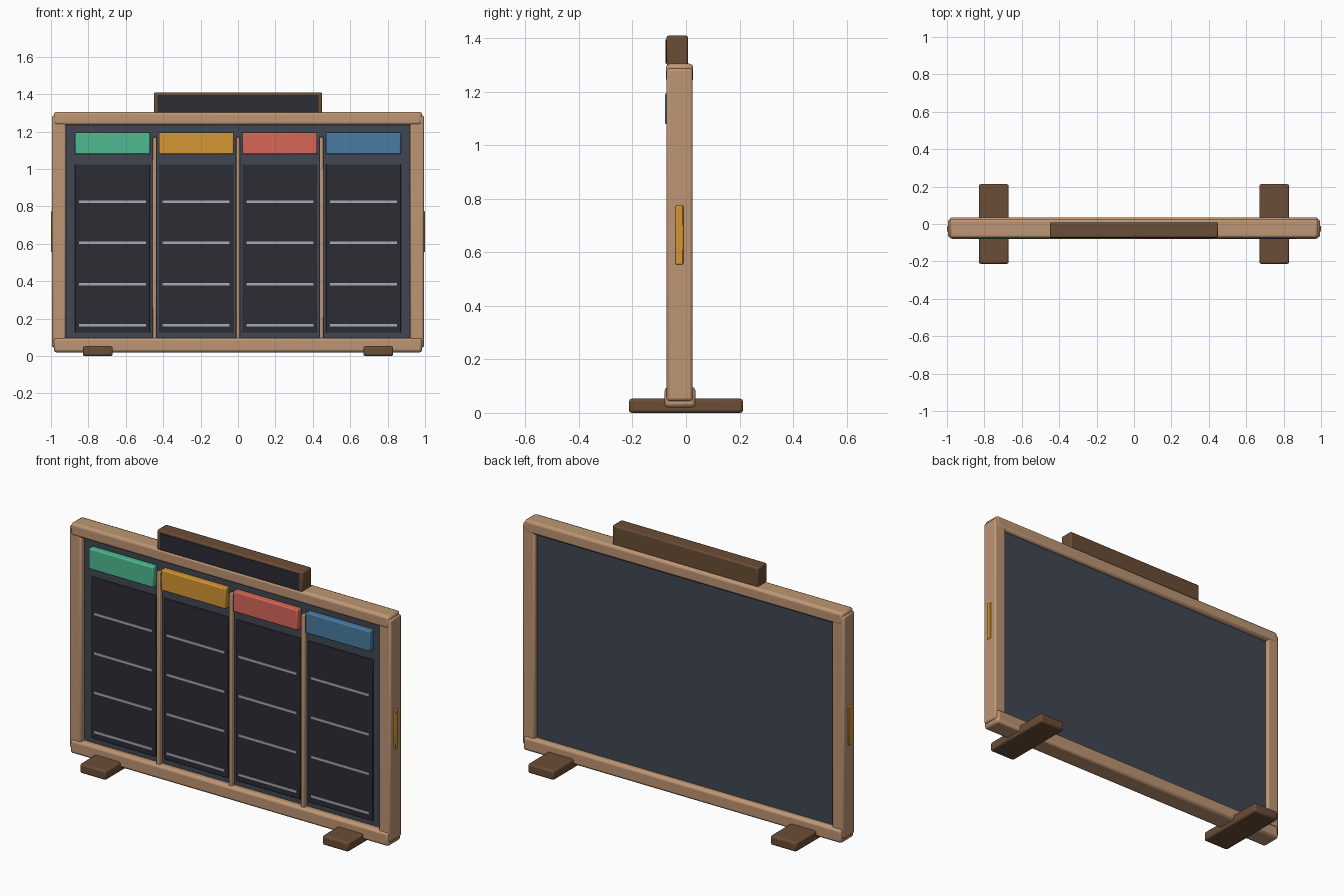
import bpy
import math

cube = bpy.data.objects.get("Cube")
if cube:
    bpy.data.objects.remove(cube, do_unlink=True)


def srgb(c):
    c /= 255
    return c / 12.92 if c <= 0.04045 else ((c + 0.055) / 1.055) ** 2.4


def material(name, r, g, b):
    m = bpy.data.materials.new(name)
    m.use_nodes = True
    colour = (srgb(r), srgb(g), srgb(b), 1)
    m.diffuse_color = colour
    m.node_tree.nodes["Principled BSDF"].inputs["Base Color"].default_value = colour
    return m


wood = material("light wood", 190, 150, 116)
brown = material("dark wood", 106, 77, 54)
slate = material("slate board", 64, 70, 82)
charcoal = material("charcoal panel", 44, 44, 53)
chalk = material("chalk grey", 168, 171, 180)
green = material("green card", 78, 186, 145)
amber = material("amber card", 213, 150, 50)
red = material("red card", 217, 102, 89)
blue = material("blue card", 74, 124, 163)


def box(name, x, y, z, mat, bevel=0.0):
    """Box spanning the given (low, high) ranges, with rounded edges."""
    spans = (x, y, z)
    bpy.ops.mesh.primitive_cube_add(size=1, location=[(a + b) / 2 for a, b in spans])
    ob = bpy.context.object
    ob.name = name
    ob.scale = [b - a for a, b in spans]
    bpy.ops.object.transform_apply(location=False, rotation=False, scale=True)
    ob.data.materials.append(mat)
    if bevel:
        mod = ob.modifiers.new("Rounded edges", 'BEVEL')
        mod.width = bevel
        mod.segments = 2
        bpy.ops.object.shade_smooth_by_angle(angle=math.radians(40))
    return ob


def around(centre, width):
    return (centre - width / 2, centre + width / 2)


# Board and frame
box("board", (-0.94, 0.94), (-0.045, 0.005), (0.06, 1.26), slate)
box("top_rail", (-0.985, 0.985), (-0.075, 0.027), (1.235, 1.305), wood, 0.014)
box("bottom_rail", (-0.985, 0.985), (-0.08, 0.036), (0.02, 0.097), wood, 0.014)

# Side stiles, grips and feet
for side, s in (("right", -1), ("left", 1)):
    box(side + "_stile", around(s * 0.957, 0.075), (-0.072, 0.025), (0.045, 1.287), wood, 0.01)
    box(side + "_grip", around(s * 0.99, 0.02), (-0.04, -0.01), (0.555, 0.775), amber, 0.004)
    box(side + "_foot", around(s * 0.75, 0.16), (-0.213, 0.213), (0, 0.053), brown, 0.01)

# Header sign
box("header", (-0.45, 0.45), (-0.073, 0.008), (1.298, 1.41), brown, 0.008)
box("header_plate", (-0.43, 0.43), (-0.076, -0.068), (1.306, 1.396), charcoal)

# Dividers between the columns
for i in (-1, 0, 1):
    box("divider", around(i * 0.447, 0.022), (-0.068, -0.04), (0.09, 1.17), wood, 0.004)

# Columns: a coloured title card, a writing panel and ruled lines
for i, card in enumerate((green, amber, red, blue)):
    x = (i - 1.5) * 0.447
    box("title_card", around(x, 0.4), (-0.079, -0.04), (1.08, 1.195), card, 0.006)
    box("writing_panel", around(x, 0.4), (-0.053, -0.04), (0.125, 1.025), charcoal, 0.003)
    for row in range(4):
        box("ruled_line", around(x, 0.358), (-0.057, -0.05),
            around(0.165 + row * 0.22, 0.013), chalk)
